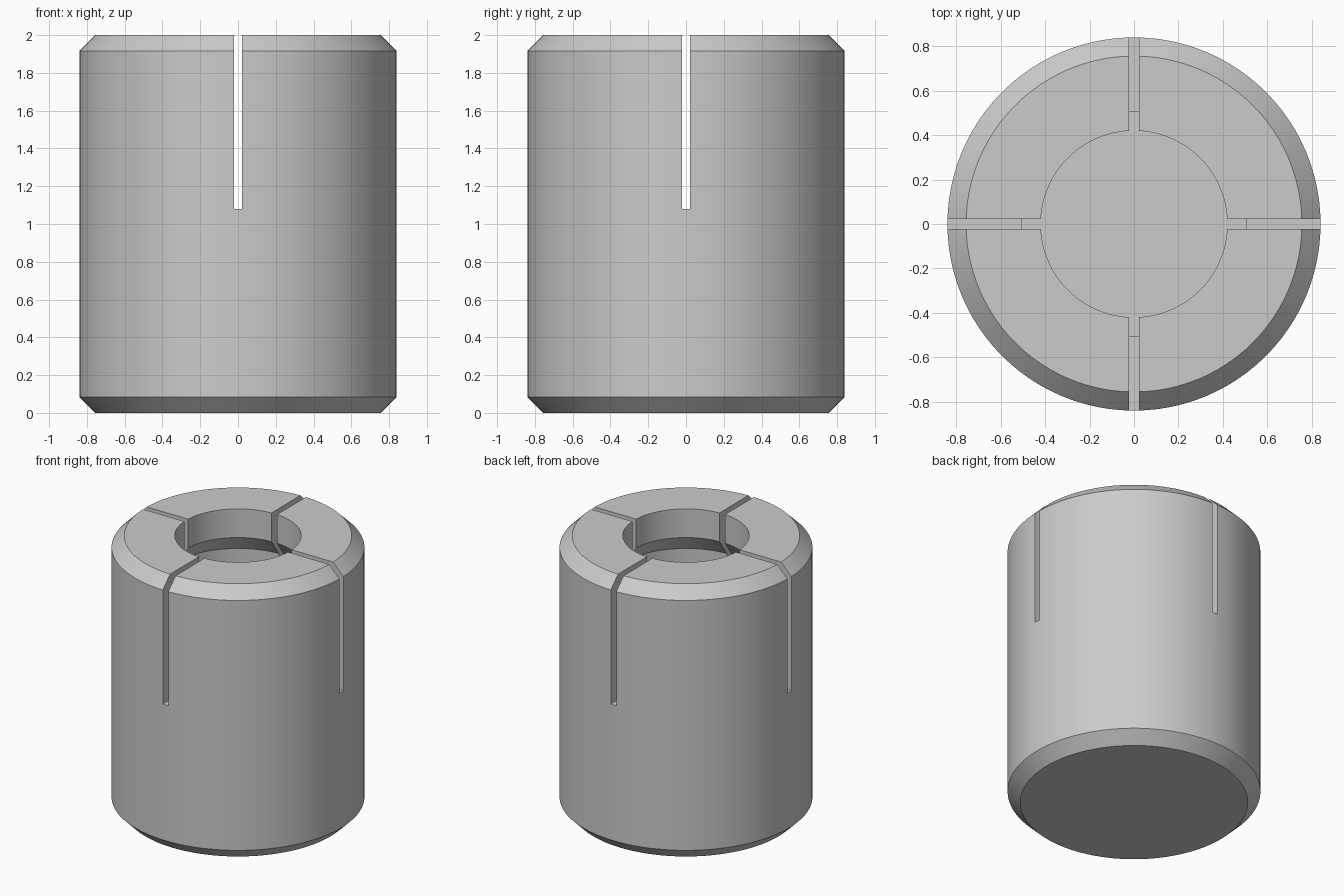
import bpy
import bmesh
import math

cube = bpy.data.objects.get("Cube")
if cube:
    bpy.data.objects.remove(cube, do_unlink=True)

HEIGHT, RADIUS, CHAMFER = 2.0, 0.84, 0.084
NECK, CAVITY = 0.42, 0.505
SLOT_WIDTH, SLOT_FLOOR = 0.044, 1.08
SEGMENTS = 96

# Plain grey metal
metal = bpy.data.materials.new("grey_metal")
grey = (0.6, 0.6, 0.6, 1.0)
metal.diffuse_color = grey
metal.use_nodes = True
metal.node_tree.nodes["Principled BSDF"].inputs["Base Color"].default_value = grey


def lathe(name, profile):
    """Spin a radius/height profile, closed on the axis, around z."""
    bm = bmesh.new()
    verts = [bm.verts.new((r, 0, z)) for r, z in profile]
    edges = [bm.edges.new(pair) for pair in zip(verts, verts[1:])]
    bmesh.ops.spin(bm, geom=verts + edges, cent=(0, 0, 0), axis=(0, 0, 1),
                   angle=math.tau, steps=SEGMENTS, use_duplicate=False)
    bmesh.ops.remove_doubles(bm, verts=bm.verts, dist=0.0001)
    bmesh.ops.recalc_face_normals(bm, faces=bm.faces)
    mesh = bpy.data.meshes.new(name)
    bm.to_mesh(mesh)
    bm.free()
    mesh.materials.append(metal)
    obj = bpy.data.objects.new(name, mesh)
    bpy.context.collection.objects.link(obj)
    return obj


def cut_slot(target, size):
    """Saw a straight slot down from the top face."""
    depth = HEIGHT - SLOT_FLOOR + 0.2
    bpy.ops.mesh.primitive_cube_add(size=1, location=(0, 0, SLOT_FLOOR + depth / 2))
    cutter = bpy.context.object
    cutter.name = "slot_cutter"
    cutter.scale = (*size, depth)
    cutter.hide_render = True
    bpy.ops.object.transform_apply(location=True, rotation=False, scale=True)
    cutter.data.materials.append(metal)
    bpy.context.view_layer.objects.active = target
    cut = target.modifiers.new("slot", 'BOOLEAN')
    cut.operation = 'DIFFERENCE'
    cut.solver = 'EXACT'
    cut.object = cutter
    bpy.ops.object.modifier_apply(modifier=cut.name)
    bpy.data.objects.remove(cutter, do_unlink=True)


# Chamfered body with a blind bore that widens below its neck
inner = RADIUS - CHAMFER
sleeve = lathe("slotted_sleeve", [
    (0, 0), (inner, 0), (RADIUS, CHAMFER),
    (RADIUS, HEIGHT - CHAMFER), (inner, HEIGHT),
    (NECK, HEIGHT), (NECK, 1.79), (CAVITY, 1.67),
    (CAVITY, 0.6), (0, 0.6),
])

# Two crossing saw cuts leave four spring fingers
cut_slot(sleeve, (SLOT_WIDTH, 2))
cut_slot(sleeve, (2, SLOT_WIDTH))

# Smooth walls, crisp chamfers and slots
bpy.ops.object.select_all(action='DESELECT')
sleeve.select_set(True)
bpy.context.view_layer.objects.active = sleeve
bpy.ops.object.shade_smooth_by_angle(angle=math.radians(25))
